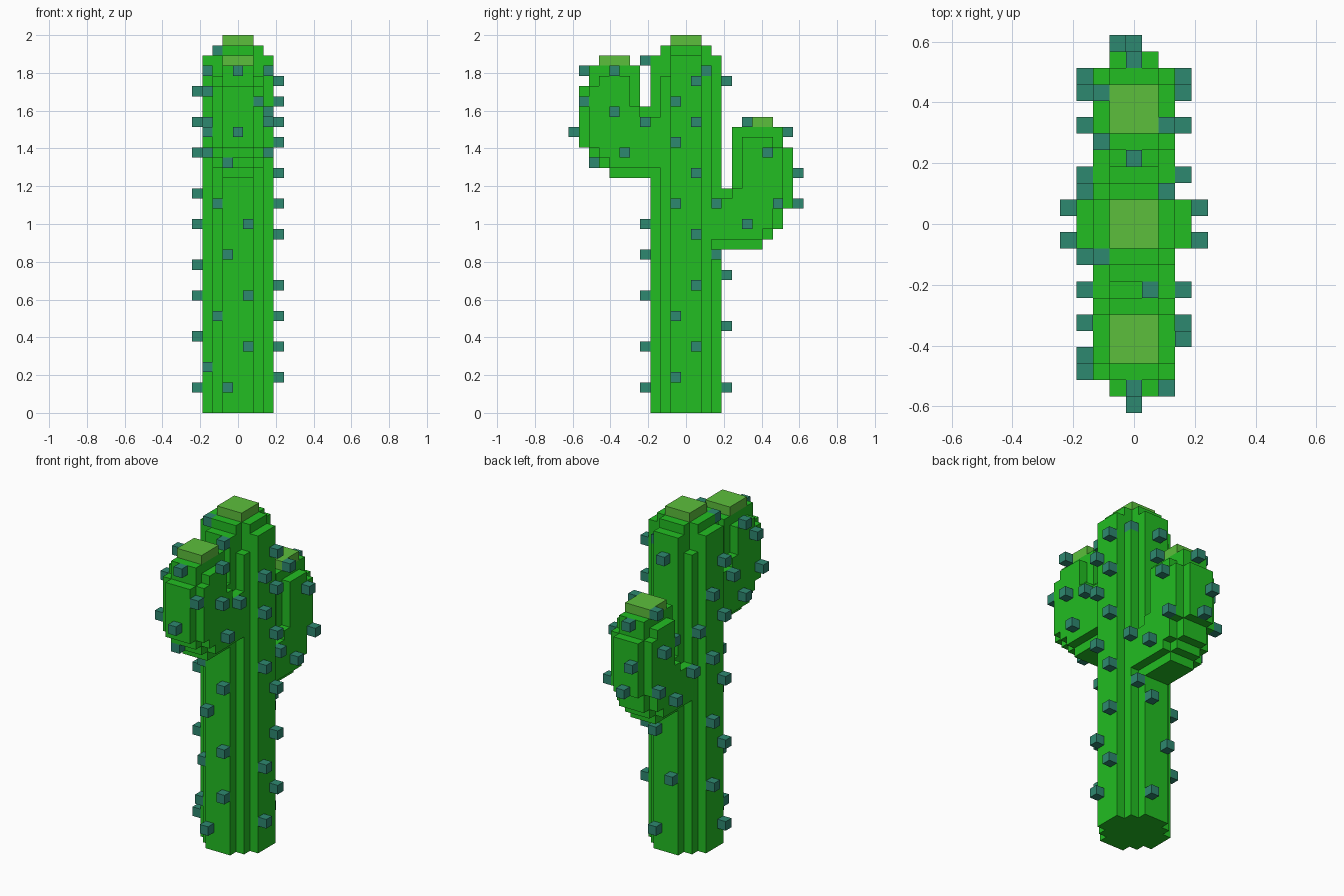
import bpy, bmesh
from mathutils import Vector

cube = bpy.data.objects.get("Cube")
if cube:
    bpy.data.objects.remove(cube, do_unlink=True)

U = 2 / 37  # edge length of one block


def material(name, rgb):
    m = bpy.data.materials.new(name)
    m.use_nodes = True
    m.diffuse_color = (*rgb, 1)
    bsdf = next(n for n in m.node_tree.nodes if n.type == 'BSDF_PRINCIPLED')
    bsdf.inputs["Base Color"].default_value = (*rgb, 1)
    return m


GREEN = material("cactus green", (0.016, 0.51, 0.016))
LIGHT = material("light green", (0.107, 0.52, 0.045))
TEAL = material("spine teal", (0.027, 0.246, 0.162))


def box(i0, i1, j0, j1, k0, k1):
    """All block cells in an inclusive range."""
    return {(i, j, k) for i in range(i0, i1 + 1)
            for j in range(j0, j1 + 1) for k in range(k0, k1 + 1)}


def build(name, cells, solid, mat, merge=True):
    """Skin the cells, leaving out faces buried against solid cells."""
    bm = bmesh.new()
    for c in sorted(cells):
        for axis in range(3):
            for s in (-1, 1):
                n = list(c)
                n[axis] += s
                if tuple(n) in solid:
                    continue
                d = Vector((0, 0, 0))
                d[axis] = s / 2
                a = Vector((0, 0, 0))
                a[(axis + 1) % 3] = 0.5
                b = Vector((0, 0, 0))
                b[(axis + 2) % 3] = 0.5 * s
                mid = Vector((c[0], c[1], c[2] + 0.5)) + d
                corners = (mid - a - b, mid + a - b, mid + a + b, mid - a + b)
                bm.faces.new([bm.verts.new(p * U) for p in corners])
    bmesh.ops.remove_doubles(bm, verts=bm.verts, dist=U * 0.01)
    if merge:
        bmesh.ops.dissolve_limit(bm, angle_limit=0.02, verts=bm.verts,
                                 edges=bm.edges)
    mesh = bpy.data.meshes.new(name)
    bm.to_mesh(mesh)
    bm.free()
    mesh.materials.append(mat)
    ob = bpy.data.objects.new(name, mesh)
    bpy.context.collection.objects.link(ob)
    return ob


# Trunk: stepped round column that narrows at the top
trunk = box(-3, 3, -1, 1, 0, 34) | box(-1, 1, -3, 3, 0, 34)
trunk |= box(-2, 2, -2, 2, 0, 32)
trunk |= box(-2, 2, -1, 1, 35, 35) | box(-1, 1, -2, 2, 35, 35)


def arm(columns, side):
    """Elbow profile three blocks wide, with a smaller copy on each flank."""
    profile = {(d, k) for d, (k0, k1) in columns.items()
               for k in range(k0, k1 + 1)}
    core = {(d, k) for d, k in profile if d > 2 and
            {(d + 1, k), (d - 1, k), (d, k + 1), (d, k - 1)} <= profile}
    cells = {(i, side * d, k) for i in (-1, 0, 1) for d, k in profile}
    cells |= {(i, side * d, k) for i in (-2, 2) for d, k in core}
    return cells - trunk


# Arms: distance from the trunk axis -> lowest and highest block
front_arm = arm({2: (23, 29), 3: (23, 29), 4: (23, 29), 5: (23, 33),
                 6: (23, 33), 7: (23, 33), 8: (24, 33), 9: (25, 33),
                 10: (26, 31)}, -1)
back_arm = arm({2: (16, 21), 3: (16, 21), 4: (16, 21), 5: (16, 27),
                6: (16, 27), 7: (16, 27), 8: (17, 27), 9: (18, 27),
                10: (20, 25)}, 1)

# Pale caps on the three tips
caps = {"trunk_cap": box(-1, 1, -1, 1, 36, 36),
        "front_arm_cap": box(-1, 1, -8, -6, 34, 34),
        "back_arm_cap": box(-1, 1, 6, 8, 28, 28)}

solid = trunk | front_arm | back_arm
for c in caps.values():
    solid |= c

build("trunk", trunk, solid, GREEN)
build("front_arm", front_arm, solid, GREEN)
build("back_arm", back_arm, solid, GREEN)
for name, cells in caps.items():
    build(name, cells, solid, LIGHT)

# Spines: single blocks, grouped by the part they sit on
trunk_spines = {(4, -1, k) for k in (3, 9, 20, 26, 30)}
trunk_spines |= {(4, 1, k) for k in (6, 12, 17, 23, 28, 32)}
trunk_spines |= {(-4, -1, k) for k in (2, 11, 18, 25, 31)}
trunk_spines |= {(-4, 1, k) for k in (7, 14, 21, 28)}
trunk_spines |= {(-1, -4, 2), (1, -4, 6), (1, -4, 11), (-1, -4, 15),
                 (1, -4, 18), (1, -4, 34), (1, 4, 2), (-1, 4, 8),
                 (1, 4, 13), (0, 4, 32)}
trunk_spines |= {(-3, -2, 4), (-2, -3, 9), (-2, -3, 20), (-2, -2, 35),
                 (2, 3, 15), (2, 2, 33), (-3, 2, 24)}
front_spines = {(0, -10, 33), (2, -10, 30), (0, -11, 27), (-1, -9, 24),
                (3, -7, 33), (3, -7, 29), (3, -6, 25), (3, -4, 28),
                (-3, -6, 33), (-3, -8, 31), (-3, -4, 28), (-3, -9, 27),
                (-3, -6, 25)}
back_spines = {(0, 10, 27), (-1, 11, 23), (0, 11, 20), (2, 6, 28),
               (-2, 8, 28), (-2, 5, 24), (3, 8, 25), (3, 9, 20),
               (3, 6, 18), (3, 3, 20), (-3, 8, 24), (-3, 9, 20),
               (-3, 6, 18), (-3, 3, 20)}
for name, cells in (("trunk_spines", trunk_spines),
                    ("front_arm_spines", front_spines),
                    ("back_arm_spines", back_spines)):
    build(name, cells, solid, TEAL, merge=False)
